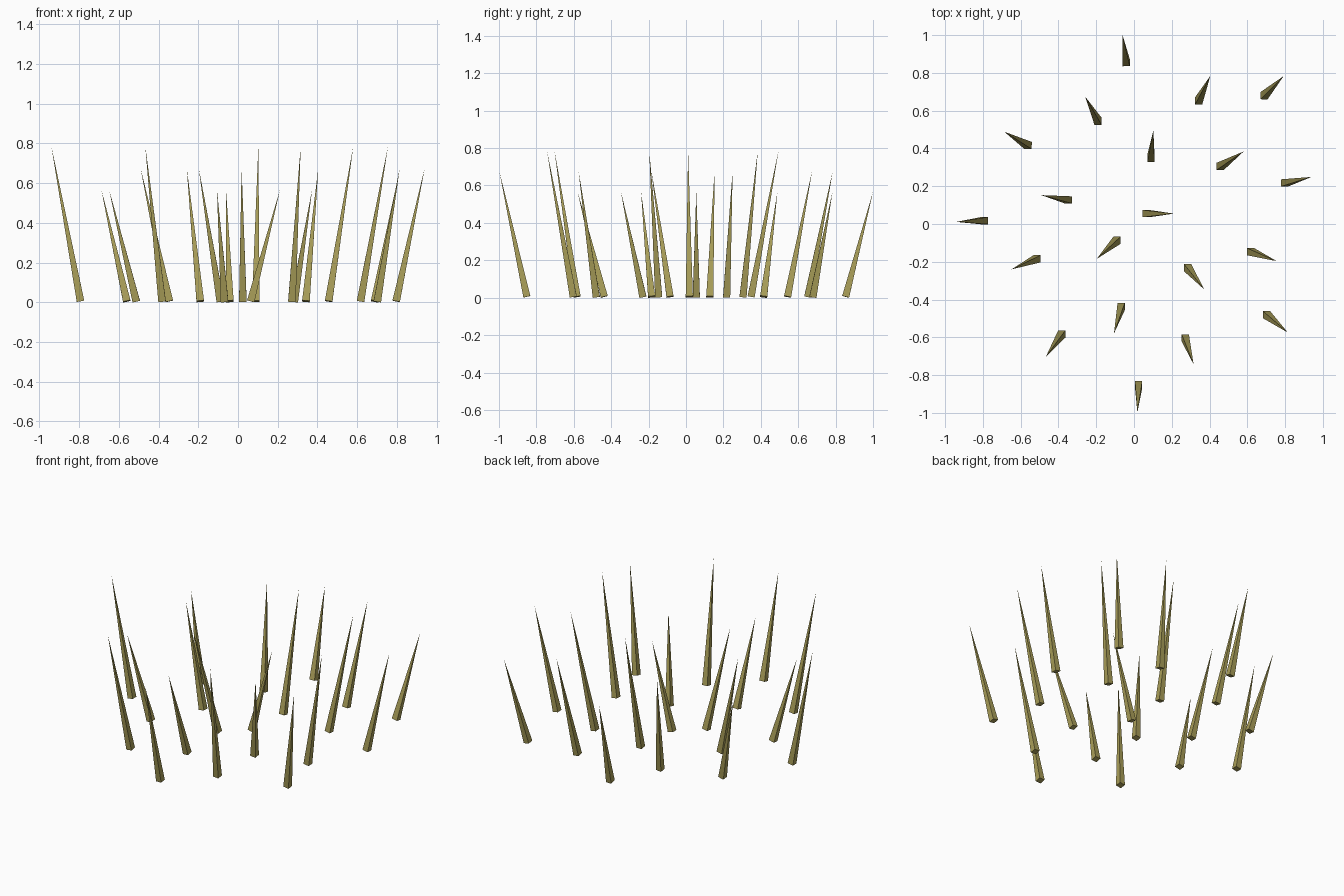
import bpy
import bmesh
import math
from mathutils import Matrix, Vector

if "Cube" in bpy.data.objects:
    bpy.data.objects.remove(bpy.data.objects["Cube"], do_unlink=True)

COUNT = 20
SPACING = 0.208                      # spiral growth
CENTRE = Vector((0.064, 0.055, 0.005))
LEAN = 0.147                         # horizontal reach of each tip
HEIGHTS = (0.56, 0.67, 0.78)
BASE_RADIUS = 0.027
TURN = math.radians(-137.5)

# Dry olive straw colour
straw = bpy.data.materials.new("olive_straw")
straw.use_nodes = True
colour = (0.40, 0.345, 0.10, 1.0)
straw.diffuse_color = colour
shader = next(n for n in straw.node_tree.nodes if n.type == 'BSDF_PRINCIPLED')
shader.inputs["Base Color"].default_value = colour
shader.inputs["Roughness"].default_value = 0.9


def add_spike(name, base, axis):
    """Four-sided spike pointing along axis, its base square to the axis."""
    length = axis.length
    bm = bmesh.new()
    bmesh.ops.create_cone(
        bm, cap_ends=True, segments=4, radius1=BASE_RADIUS, radius2=0.0,
        depth=length,
        matrix=Matrix.Translation((0, 0, length / 2)) @ Matrix.Rotation(math.pi / 4, 4, 'Z'))
    bmesh.ops.remove_doubles(bm, verts=bm.verts, dist=0.0001)
    bmesh.ops.recalc_face_normals(bm, faces=bm.faces)
    mesh = bpy.data.meshes.new(name)
    bm.to_mesh(mesh)
    bm.free()
    mesh.materials.append(straw)
    spike = bpy.data.objects.new(name, mesh)
    spike.location = base
    spike.rotation_mode = 'QUATERNION'
    spike.rotation_quaternion = Vector((0, 0, 1)).rotation_difference(axis)
    bpy.context.collection.objects.link(spike)


# Spikes in a sunflower spiral, each leaning outward
for i in range(COUNT):
    angle = i * TURN
    outward = Vector((math.cos(angle), math.sin(angle), 0))
    base = CENTRE + outward * SPACING * math.sqrt(i)
    axis = outward * LEAN + Vector((0, 0, HEIGHTS[i % len(HEIGHTS)]))
    add_spike(f"spike_{i + 1}", base, axis)
